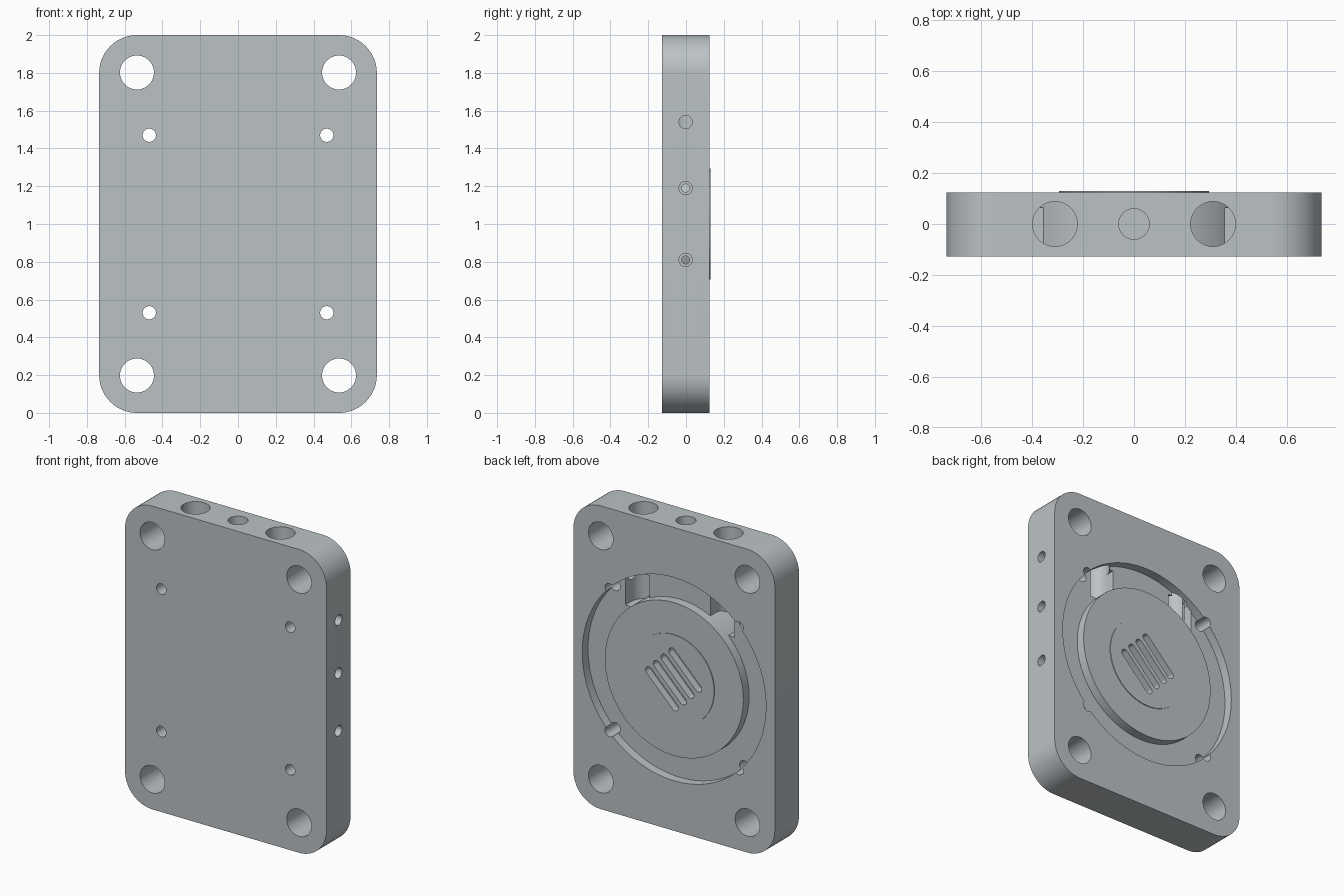
import bpy, bmesh, math
from mathutils import Matrix, Vector

if "Cube" in bpy.data.objects:
    bpy.data.objects.remove(bpy.data.objects["Cube"], do_unlink=True)

metal = bpy.data.materials.new("brushed grey metal")
metal.use_nodes = True
colour = (0.50, 0.54, 0.56, 1)
metal.diffuse_color = colour
metal.node_tree.nodes["Principled BSDF"].inputs["Base Color"].default_value = colour

# Maps local (u, v, depth) to world for each extrusion axis
AXES = {
    "x": lambda u, v, d: Vector((d, u, v)),
    "y": lambda u, v, d: Vector((u, d, v)),
    "z": lambda u, v, d: Vector((u, v, d)),
}
BACK, FLOOR = 0.124, 0.064      # back face and groove floor, in y


def finish(name, bm):
    bmesh.ops.recalc_face_normals(bm, faces=bm.faces[:])
    mesh = bpy.data.meshes.new(name)
    bm.to_mesh(mesh)
    bm.free()
    mesh.materials.append(metal)
    ob = bpy.data.objects.new(name, mesh)
    bpy.context.collection.objects.link(ob)
    return ob


def rounded(w, h, r, steps=16):
    """Outline of a rounded rectangle; w = h = 2r gives a circle."""
    pts = []
    for i, (sx, sy) in enumerate(((1, 1), (-1, 1), (-1, -1), (1, -1))):
        for k in range(steps + 1):
            a = math.pi / 2 * (i + k / steps)
            p = (sx * (w / 2 - r) + r * math.cos(a), sy * (h / 2 - r) + r * math.sin(a))
            if not pts or math.dist(p, pts[-1]) > 1e-5:
                pts.append(p)
    if math.dist(pts[0], pts[-1]) < 1e-5:
        pts.pop()
    return pts


def prism(name, outline, axis, centre, d0, d1, turn=0):
    """Extrude an outline along an axis from d0 to d1."""
    bm = bmesh.new()
    c, s = math.cos(turn), math.sin(turn)
    place = AXES[axis]
    loops = [[bm.verts.new(place(centre[0] + c * u - s * v, centre[1] + s * u + c * v, d))
              for u, v in outline] for d in (d0, d1)]
    n = len(outline)
    bm.faces.new(loops[0])
    bm.faces.new(loops[1])
    for i in range(n):
        j = (i + 1) % n
        bm.faces.new((loops[0][i], loops[0][j], loops[1][j], loops[1][i]))
    return finish(name, bm)


def cut(target, cutter):
    cutter.hide_render = True
    mod = target.modifiers.new("cut", "BOOLEAN")
    mod.operation, mod.solver, mod.object = "DIFFERENCE", "EXACT", cutter
    bpy.context.view_layer.objects.active = target
    bpy.ops.object.modifier_apply(modifier=mod.name)
    bpy.data.objects.remove(cutter, do_unlink=True)


def drill(target, axis, centre, r, d0, d1, steps=10):
    cut(target, prism("cutter", rounded(2 * r, 2 * r, r, steps), axis, centre, d0, d1))


# Plate with rounded corners
plate = prism("base_plate", rounded(1.47, 2, 0.2), "y", (0, 1), -0.128, BACK)

# Round recess on the back
drill(plate, "y", (0, 1), 0.67, FLOOR, 0.3, 32)

# Corner bolt holes and small holes on the recess rim
for sx in (-1, 1):
    for sz in (-1, 1):
        drill(plate, "y", (sx * 0.535, 1 + sz * 0.802), 0.09, -0.3, 0.3)
        drill(plate, "y", (sx * 0.47, 1 + sz * 0.47), 0.035, -0.3, 0.3)

# Top ports, the outer two opening into the recess as channels
for x in (-0.31, 0.31):
    drill(plate, "z", (x, 0), 0.088, 1.36, 2.2)
    slot = [(-0.088, 0), (0.088, 0), (0.088, 0.07), (-0.088, 0.07)]
    cut(plate, prism("cutter", slot, "z", (x, 0), 1.36, 1.6))
drill(plate, "z", (0, 0), 0.06, 1.55, 2.2)

# Side holes: one open port and two stepped blind holes
drill(plate, "x", (-0.002, 1.54), 0.035, 0.36, 0.9)
for z in (0.81, 1.19):
    drill(plate, "x", (-0.002, z), 0.035, 0.6, 0.9)
    drill(plate, "x", (-0.002, z), 0.021, 0.45, 0.9)

# Central boss with a slightly raised disc, turned from a profile
bm = bmesh.new()
profile = [(0, -0.1), (0.505, -0.1), (0.505, BACK), (0.295, BACK), (0.295, 0.129), (0, 0.129)]
verts = [bm.verts.new((r, y, 1)) for r, y in profile]
edges = [bm.edges.new(pair) for pair in zip(verts, verts[1:])]
bmesh.ops.spin(bm, geom=verts + edges, cent=(0, 0, 1), axis=(0, 1, 0),
               angle=2 * math.pi, steps=96)
bmesh.ops.remove_doubles(bm, verts=bm.verts[:], dist=1e-5)
boss = finish("centre_boss", bm)

# Four diagonal slots in the boss
for i in range(4):
    v = (i - 1.5) * 0.08 / math.sqrt(2)
    cut(boss, prism("cutter", rounded(0.32, 0.05, 0.025, 6), "y", (-v, 1 + v),
                    0.08, 0.3, math.pi / 4))

# Smooth round walls, keep edges crisp
for ob in (plate, boss):
    bpy.ops.object.select_all(action="DESELECT")
    ob.select_set(True)
    bpy.context.view_layer.objects.active = ob
    bpy.ops.object.shade_smooth_by_angle(angle=math.radians(30))
